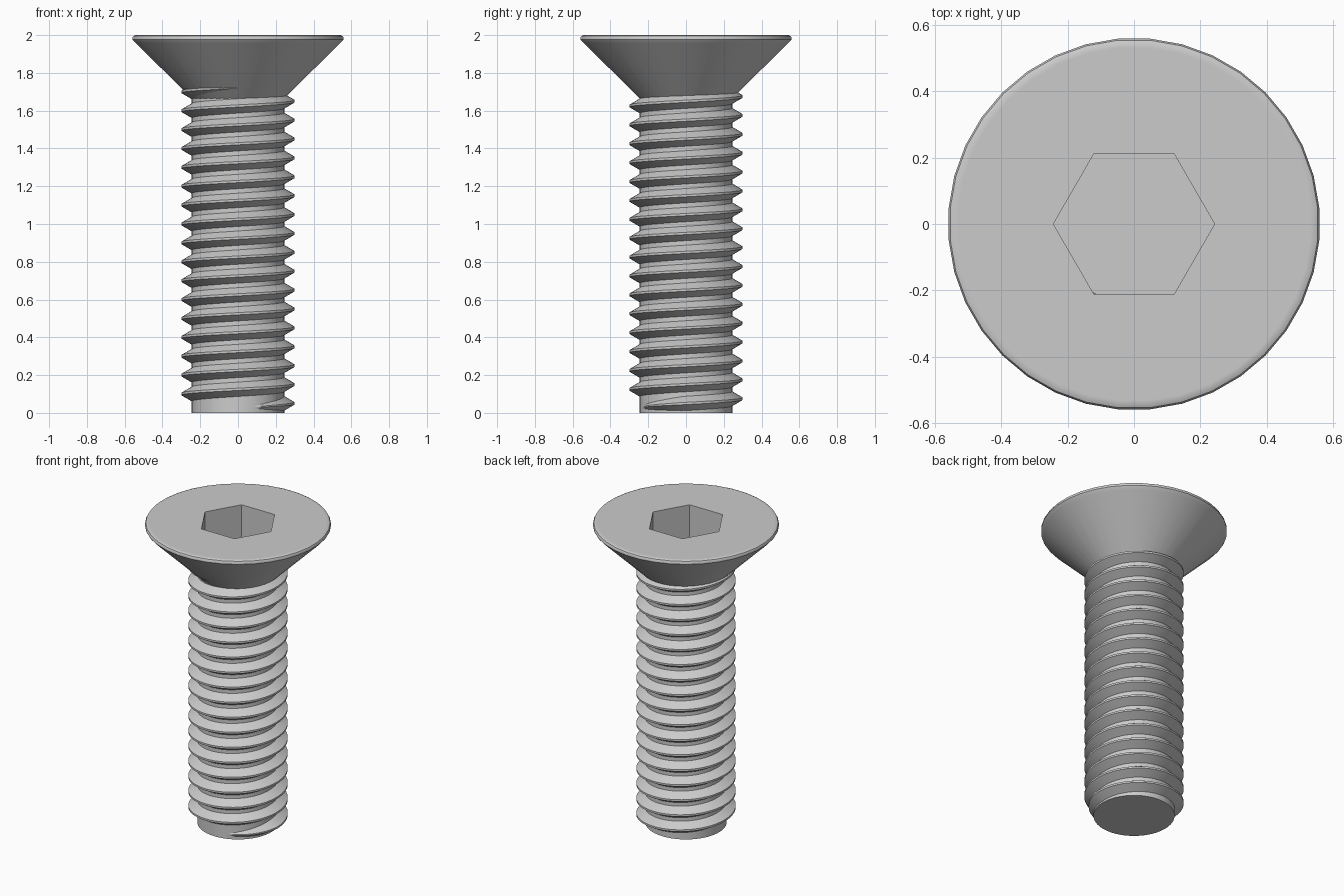
import bpy, bmesh
from math import cos, sin, pi, radians

cube = bpy.data.objects.get("Cube")
if cube:
    bpy.data.objects.remove(cube, do_unlink=True)

steel = bpy.data.materials.new("grey steel")
steel.use_nodes = True
COLOUR = (0.6, 0.6, 0.6, 1)
steel.diffuse_color = COLOUR
steel.node_tree.nodes["Principled BSDF"].inputs["Base Color"].default_value = COLOUR


def ring(bm, radius, z, count, phase=0.0):
    """Circle of vertices at one height."""
    return [bm.verts.new((radius * cos(2 * pi * i / count + phase),
                          radius * sin(2 * pi * i / count + phase), z))
            for i in range(count)]


def skin(bm, rings, closed=True):
    """Quads between successive rows of vertices."""
    for a, b in zip(rings, rings[1:]):
        n = len(a)
        for i in range(n if closed else n - 1):
            j = (i + 1) % n
            bm.faces.new((a[i], a[j], b[j], b[i]))


def finish(bm, name, angle=35):
    bmesh.ops.recalc_face_normals(bm, faces=bm.faces[:])
    mesh = bpy.data.meshes.new(name)
    bm.to_mesh(mesh)
    bm.free()
    mesh.materials.append(steel)
    obj = bpy.data.objects.new(name, mesh)
    bpy.context.collection.objects.link(obj)
    bpy.ops.object.select_all(action='DESELECT')
    obj.select_set(True)
    bpy.context.view_layer.objects.active = obj
    bpy.ops.object.shade_smooth_by_angle(angle=radians(angle))
    return obj


# Countersunk head: turned profile with rounded rim and hexagon socket
SEGMENTS = 36
profile = [(0.245, 1.665), (0.543, 1.957), (0.555, 1.969), (0.561, 1.977),
           (0.561, 1.986), (0.556, 1.995), (0.545, 2.0), (0.533, 2.0)]
bm = bmesh.new()
rows = [ring(bm, r, z, SEGMENTS, pi / SEGMENTS) for r, z in profile]
skin(bm, rows)
bm.faces.new(rows[0])
socket_top = ring(bm, 0.243, 2.0, 6)
socket_floor = ring(bm, 0.243, 1.75, 6)
skin(bm, [socket_top, socket_floor])
bm.faces.new(socket_floor)
# Flat top: each hexagon side fans out to its share of the rim
share = SEGMENTS // 6
for k in range(6):
    a, b = socket_top[k], socket_top[(k + 1) % 6]
    arc = [rows[-1][(k * share + i) % SEGMENTS] for i in range(share)]
    following = rows[-1][(k + 1) * share % SEGMENTS]
    half = share // 2
    for i in range(share - 1):
        bm.faces.new((a if i < half else b, arc[i], arc[i + 1]))
    bm.faces.new((a, arc[half], b))
    bm.faces.new((b, arc[-1], following))
finish(bm, "countersunk_head")

# Shank core
bm = bmesh.new()
rows = [ring(bm, 0.245, z, 72) for z in (0, 1.67)]
skin(bm, rows)
for row in rows:
    bm.faces.new(row)
finish(bm, "shank_core")

# Right-handed helical thread, fading in at the tip and ending inside the head
PITCH, ROOT, CREST, STEPS = 0.1, 0.24, 0.3, 60
FIRST, LAST, FADE = -12, 16 * STEPS + 45, 12
bm = bmesh.new()
rows = []
for step in range(FIRST, LAST + 1):
    angle = 2 * pi * step / STEPS
    z = 0.05 + PITCH * step / STEPS
    grow = min(1.0, 0.05 + (step - FIRST) / FADE)
    section = [(ROOT, -0.041), (CREST, -0.006), (CREST, 0.006), (ROOT, 0.041)]
    row = []
    for r, dz in section:
        r = ROOT + (r - ROOT) * grow
        row.append(bm.verts.new((r * cos(angle), r * sin(angle),
                                 max(0.002, z + dz * (0.3 + 0.7 * grow)))))
    rows.append(row)
skin(bm, rows)
bm.faces.new(rows[0])
bm.faces.new(rows[-1])
finish(bm, "helical_thread", 25)
